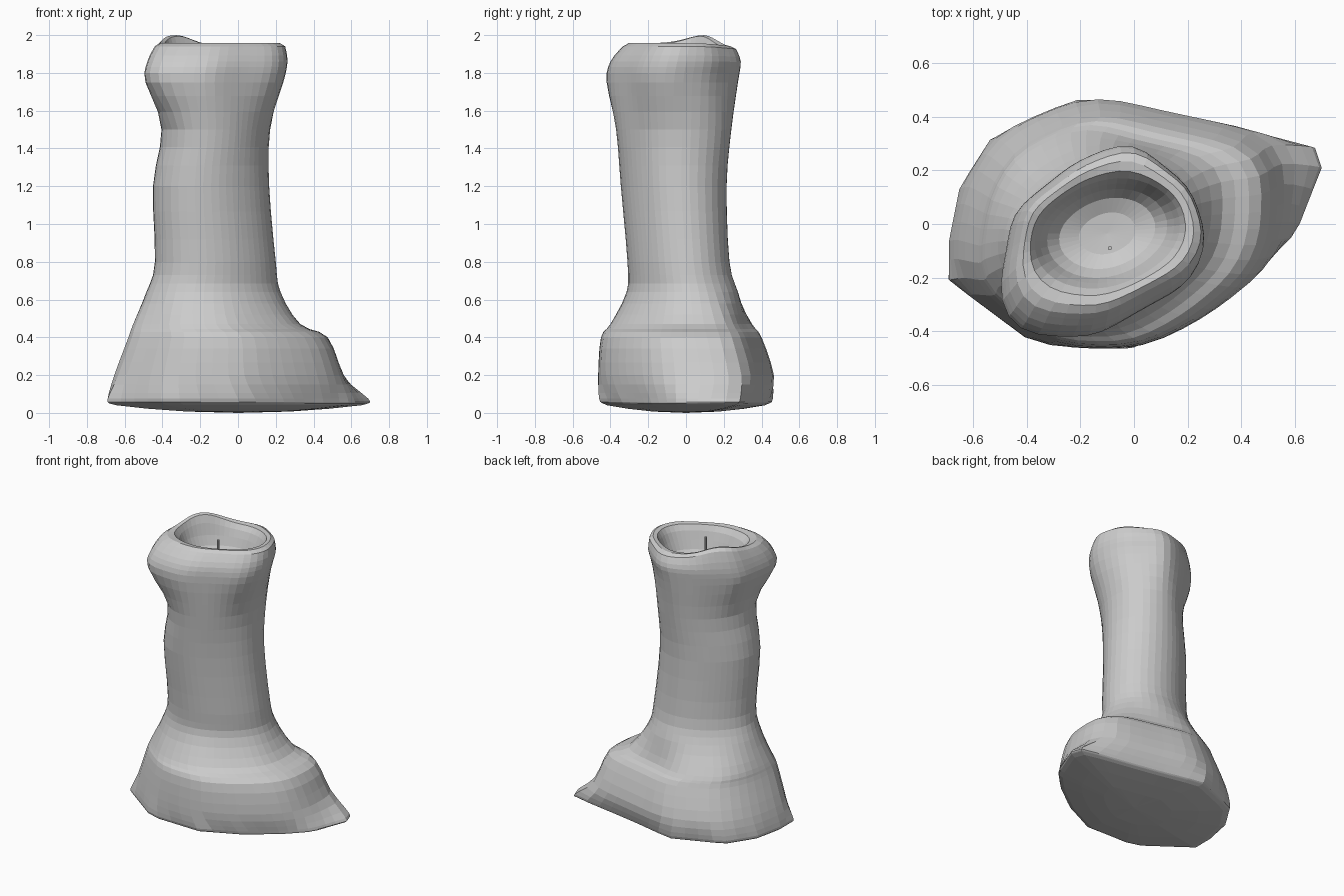
import bpy, bmesh, math
from mathutils import Vector

if "Cube" in bpy.data.objects:
    bpy.data.objects.remove(bpy.data.objects["Cube"])

SEGS = 44
ANGLES = [math.tau * i / SEGS for i in range(SEGS)]

# Key outlines seen from above (counter-clockwise)
FOOT = [(.69, .22), (.66, .3), (.3, .365), (.12, .4), (-.19, .47), (-.53, .33), (-.65, .14),
        (-.69, -.06), (-.69, -.21), (-.37, -.45), (0, -.46), (.25, -.34), (.46, -.18), (.6, -.03)]
RIM = [(.26, -.08), (.2, .12), (-.02, .3), (-.22, .22), (-.44, .04), (-.49, -.28), (-.42, -.4),
       (-.15, -.42), (.2, -.22)]


def fit(pts):
    """Move and scale points to the unit box."""
    xs, ys = [p[0] for p in pts], [p[1] for p in pts]
    mid = lambda v: (max(v) + min(v)) / 2
    half = lambda v: (max(v) - min(v)) / 2
    return [Vector(((p[0] - mid(xs)) / half(xs), (p[1] - mid(ys)) / half(ys))) for p in pts]


def polar(outline, smooth=0):
    """Sample an outline at even angles, then round its corners."""
    pts, radii = fit(outline), []
    for a in ANGLES:
        d, best = Vector((math.cos(a), math.sin(a))), 0
        for p, q in zip(pts, pts[1:] + pts[:1]):
            e = q - p
            den = d.cross(e)
            if abs(den) > 1e-9:
                t, u = p.cross(e) / den, p.cross(d) / den
                if t > 0 and -1e-6 <= u <= 1 + 1e-6:
                    best = max(best, t)
        radii.append(best)
    for _ in range(smooth):
        radii = [(radii[i - 1] + radii[i] * 2 + radii[(i + 1) % SEGS]) / 4 for i in range(SEGS)]
    return fit([(r * math.cos(a), r * math.sin(a)) for r, a in zip(radii, ANGLES)])


def place(shape, z, x0, x1, y0, y1):
    return [Vector(((x0 + x1 + p.x * (x1 - x0)) / 2, (y0 + y1 + p.y * (y1 - y0)) / 2, z)) for p in shape]


foot = polar(FOOT)
knob = polar([(min(x, .54), y) for x, y in FOOT], 2)
rim = polar(RIM, 2)
skew = [1 + .1 * math.cos(2 * a - 1.4) for a in ANGLES]
trunk = fit([(r * math.cos(a), r * math.sin(a)) for r, a in zip(skew, ANGLES)])

# Outer rings: outline, height, x range, y range
keys = [place(*k) for k in (
    (foot, .05, -.68, .69, -.44, .44),
    (foot, .075, -.69, .69, -.46, .46),
    (knob, .2, -.655, .56, -.465, .465),
    (knob, .4, -.58, .475, -.45, .4),
    (knob, .47, -.555, .33, -.4, .35),
    (trunk, .64, -.485, .225, -.315, .275),
    (trunk, .8, -.44, .2, -.31, .23),
    (trunk, 1.2, -.45, .165, -.345, .215),
    (trunk, 1.5, -.405, .17, -.37, .24),
    (rim, 1.75, -.49, .24, -.42, .275),
    (rim, 1.86, -.48, .262, -.4, .29),
    (rim, 1.94, -.44, .25, -.335, .265))]


def between(a, b, c, d, t):
    """Smooth curve from b to c."""
    m, n = (c - a) / 2, (d - b) / 2
    return b + m * t + (3 * (c - b) - 2 * m - n) * t ** 2 + (2 * (b - c) + m + n) * t ** 3


# Underside, then the outer wall as a smooth loft
loops = [[Vector((p.x * s, p.y * s, .045 * s ** 2)) for p in keys[0]] for s in (.4, .7, .95)]
last = len(keys) - 1
for k in range(last):
    quad = [keys[max(k - 1, 0)], keys[k], keys[k + 1], keys[min(k + 2, last)]]
    for t in (0, 1 / 3, 2 / 3):
        loops.append([between(*vs, t) for vs in zip(*quad)])
loops.append(keys[-1])

# Rounded lip and hollow: rings blending from the rim to a round floor
centre = Vector((-.1, -.035, 0))
hollow = [Vector((.255 * math.cos(a), .195 * math.sin(a), 0)) * r + centre for r, a in zip(skew, ANGLES)]
for mix, z in ((.3, 1.957), (.65, 1.952), (.9, 1.915)):
    loop = [p.lerp(q, mix) for p, q in zip(keys[-1], hollow)]
    loops.append([Vector((p.x, p.y, z)) for p in loop])
for s, z in ((.95, 1.86), (.85, 1.8), (.68, 1.75), (.4, 1.725)):
    loops.append([centre + (p - centre) * s + Vector((0, 0, z)) for p in hollow])

# Raise the rim to a peak at the back left
for loop in loops:
    for p, a in zip(loop, ANGLES):
        high = min(max((p.z - 1.85) / .1, 0), 1)
        p.z += high * (.043 * max(0, math.cos(a - 2.6)) ** 6 - .015 * max(0, math.cos(a - 1.4)) ** 4)

# Build the hollow stump
bm = bmesh.new()
rings = [[bm.verts.new(p) for p in loop] for loop in loops]
for lo, hi in zip(rings, rings[1:]):
    for i in range(SEGS):
        bm.faces.new((lo[i - 1], lo[i], hi[i], hi[i - 1]))
for ring, tip in ((rings[0], Vector()), (rings[-1], centre + Vector((0, 0, 1.72)))):
    v = bm.verts.new(tip)
    for i in range(SEGS):
        bm.faces.new((ring[i - 1], ring[i], v))
bmesh.ops.recalc_face_normals(bm, faces=bm.faces)
mesh = bpy.data.meshes.new("hollow_stump")
bm.to_mesh(mesh)
bm.free()
stump = bpy.data.objects.new("hollow_stump", mesh)
bpy.context.collection.objects.link(stump)

# Thin pin standing in the hollow
bpy.ops.mesh.primitive_cylinder_add(vertices=8, radius=.008, depth=.23, location=(-.09, -.09, 1.825))
bpy.context.object.name = "pin"
